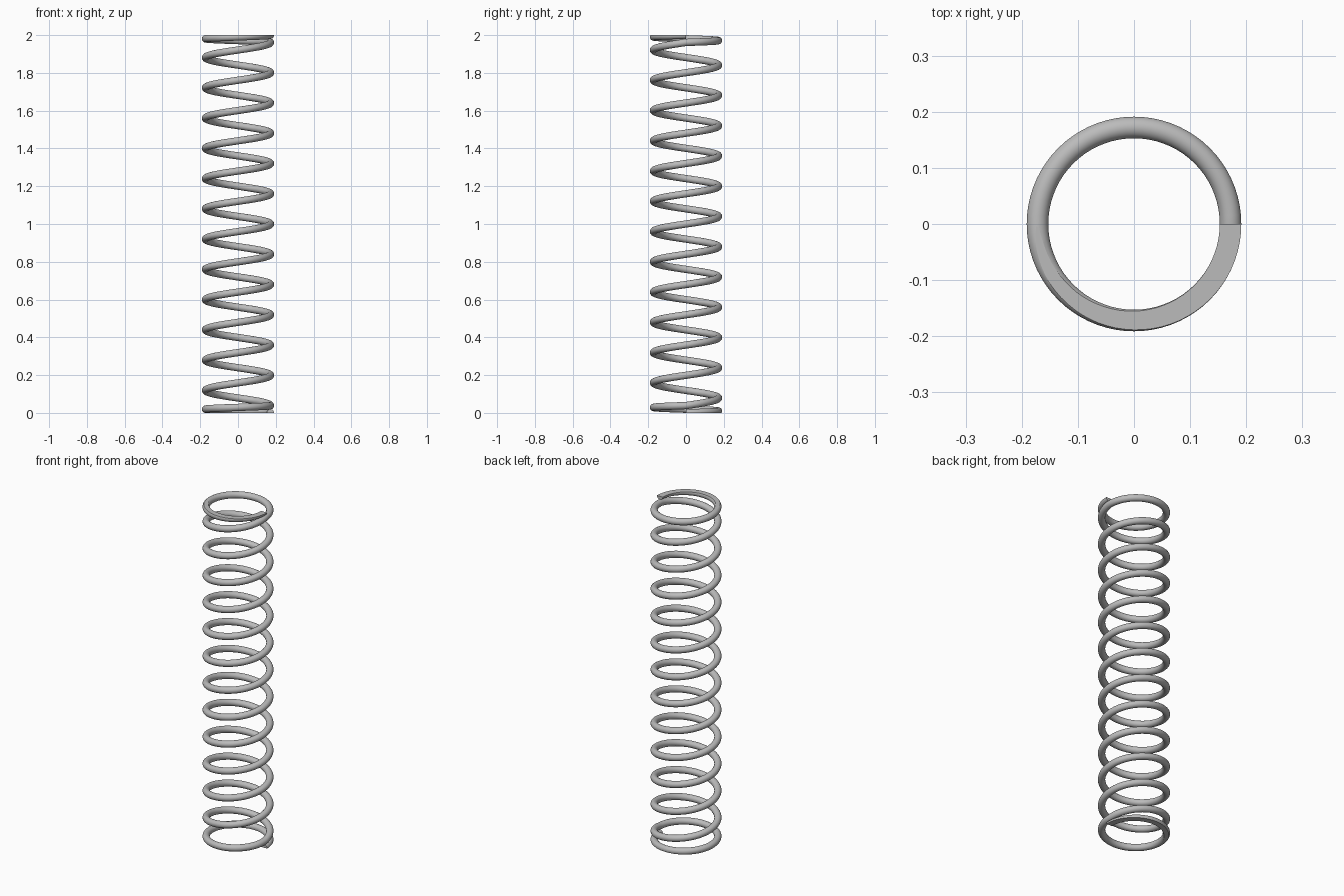
import bpy
import bmesh
from math import cos, sin, tau
from mathutils import Vector

cube = bpy.data.objects.get("Cube")
if cube:
    bpy.data.objects.remove(cube, do_unlink=True)

COIL_RADIUS = 0.172
WIRE_RADIUS = 0.0194
HEIGHT = 2.0
ACTIVE_TURNS = 12
STEPS = 72      # sections per turn
SIDES = 24      # sides of the wire


def make_material(name, colour):
    mat = bpy.data.materials.new(name)
    mat.use_nodes = True
    mat.diffuse_color = colour
    bsdf = next(n for n in mat.node_tree.nodes if n.type == 'BSDF_PRINCIPLED')
    bsdf.inputs["Base Color"].default_value = colour
    return mat


def wire_height(turn):
    """Centre height: one closed turn at each end, even pitch between."""
    closed = 2 * WIRE_RADIUS
    if turn <= 1:
        return closed * turn
    if turn >= ACTIVE_TURNS + 1:
        return HEIGHT - closed * (ACTIVE_TURNS + 2 - turn)
    return closed + (turn - 1) * (HEIGHT - 2 * closed) / ACTIVE_TURNS


def wire_section(bm, turn):
    a, z = turn * tau, wire_height(turn)
    ring = []
    for i in range(SIDES):
        b = (i + 0.5) * tau / SIDES
        r = COIL_RADIUS + WIRE_RADIUS * cos(b)
        ring.append(bm.verts.new((r * cos(a), r * sin(a), z + WIRE_RADIUS * sin(b))))
    return ring


# Coiled wire, swept section by section
bm = bmesh.new()
total = (ACTIVE_TURNS + 2) * STEPS
rings = [wire_section(bm, i / STEPS) for i in range(total + 1)]
for r0, r1 in zip(rings, rings[1:]):
    for i in range(SIDES):
        j = (i + 1) % SIDES
        bm.faces.new((r0[i], r0[j], r1[j], r1[i])).smooth = True

# Flat wire tips
for ring in (rings[0], rings[-1]):
    tip = bm.faces.new(ring)
    for edge in tip.edges:
        edge.smooth = False

# Ground flat seats at the bottom and top
for z, normal in ((0, Vector((0, 0, -1))), (HEIGHT, Vector((0, 0, 1)))):
    cut = bmesh.ops.bisect_plane(
        bm, geom=bm.verts[:] + bm.edges[:] + bm.faces[:], dist=1e-6,
        plane_co=(0, 0, z), plane_no=normal, clear_outer=True)
    rim = [e for e in cut["geom_cut"] if isinstance(e, bmesh.types.BMEdge)]
    for edge in rim:
        edge.smooth = False
    seat = bmesh.ops.triangle_fill(bm, edges=rim, use_beauty=True, normal=normal)
    for item in seat["geom"]:
        if isinstance(item, bmesh.types.BMFace):
            item.smooth = False

bmesh.ops.recalc_face_normals(bm, faces=bm.faces[:])
mesh = bpy.data.meshes.new("coil_spring")
bm.to_mesh(mesh)
bm.free()
mesh.materials.append(make_material("steel grey", (0.5, 0.5, 0.5, 1)))
spring = bpy.data.objects.new("coil_spring", mesh)
bpy.context.collection.objects.link(spring)
